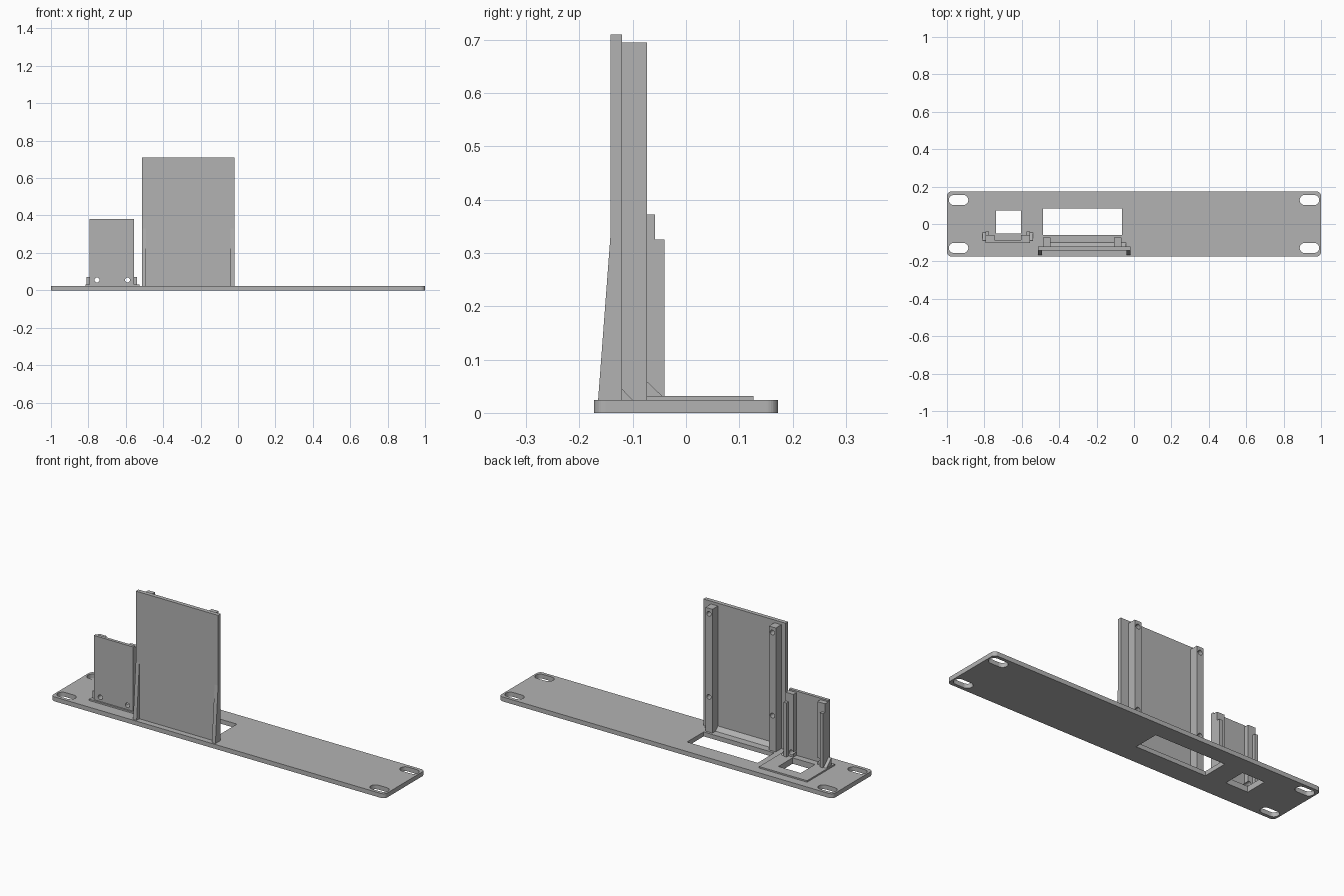
import bpy, bmesh, math
from mathutils import Matrix, Vector

if "Cube" in bpy.data.objects:
    bpy.data.objects.remove(bpy.data.objects["Cube"], do_unlink=True)

grey = bpy.data.materials.new("light grey")
grey.use_nodes = True
grey.diffuse_color = (0.45, 0.45, 0.45, 1)
grey.node_tree.nodes["Principled BSDF"].inputs["Base Color"].default_value = grey.diffuse_color


def prism(name, profile, depth):
    """Extrude a closed 3D profile along a depth vector."""
    bm = bmesh.new()
    face = bm.faces.new([bm.verts.new(p) for p in profile])
    ext = bmesh.ops.extrude_face_region(bm, geom=[face])
    moved = [g for g in ext["geom"] if isinstance(g, bmesh.types.BMVert)]
    bmesh.ops.translate(bm, verts=moved, vec=Vector(depth))
    bmesh.ops.recalc_face_normals(bm, faces=bm.faces)
    mesh = bpy.data.meshes.new(name)
    bm.to_mesh(mesh)
    bm.free()
    mesh.materials.append(grey)
    obj = bpy.data.objects.new(name, mesh)
    bpy.context.collection.objects.link(obj)
    return obj


def box(name, x0, x1, y0, y1, z0, z1):
    return prism(name, [(x0, y0, z0), (x1, y0, z0), (x1, y1, z0), (x0, y1, z0)], (0, 0, z1 - z0))


def side_prism(name, x0, x1, yz):
    return prism(name, [(x0, y, z) for y, z in yz], (x1 - x0, 0, 0))


def rounded(name, cx, cy, w, h, r, z0, z1, steps=8):
    """Rounded rectangle in plan; r = h / 2 makes a slot."""
    pts = []
    for q, (sx, sy) in enumerate([(1, 1), (-1, 1), (-1, -1), (1, -1)]):
        for i in range(steps + 1):
            a = math.radians(90) * (q + i / steps)
            pts.append((cx + sx * (w / 2 - r) + r * math.cos(a),
                        cy + sy * (h / 2 - r) + r * math.sin(a), z0))
    return prism(name, pts, (0, 0, z1 - z0))


def drill(x, z, y0, y1, r=0.013, n=20):
    ring = [(x + r * math.cos(math.tau * i / n), y0, z + r * math.sin(math.tau * i / n))
            for i in range(n)]
    return prism("drill", ring, (0, y1 - y0, 0))


def cut(obj, cutters):
    """Subtract each cutter, then remove it."""
    for c in cutters:
        c.hide_render = True
        mod = obj.modifiers.new("cut", "BOOLEAN")
        mod.operation, mod.solver, mod.object = "DIFFERENCE", "EXACT", c
        bpy.context.view_layer.objects.active = obj
        bpy.ops.object.modifier_apply(modifier=mod.name)
        bpy.data.objects.remove(c, do_unlink=True)


TOP = 0.024     # face plate thickness
RIM = 0.032     # top of the small raised frame

# Face plate with corner slots and two windows
plate = rounded("face_plate", 0, 0, 2, 0.346, 0.022, 0, TOP)
slots = [rounded("slot", sx * 0.938, sy * 0.128, 0.104, 0.054, 0.0265, -0.1, 0.1)
         for sx in (-1, 1) for sy in (-1, 1)]
cut(plate, slots + [box("window", -0.487, -0.064, -0.06, 0.082, -0.1, 0.1),
                    box("window", -0.738, -0.604, -0.05, 0.072, -0.1, 0.1)])

# Large upright panel
box("large_panel", -0.513, -0.02, -0.142, -0.12, TOP, 0.71)
side_prism("large_panel_fillet", -0.487, -0.043, [(-0.12, TOP), (-0.10, TOP), (-0.12, 0.045)])

# Tapered front ribs on both panel edges
for side, x0, x1 in (("right", -0.513, -0.492), ("left", -0.041, -0.02)):
    side_prism(side + "_front_rib", x0, x1, [(-0.142, TOP), (-0.165, TOP), (-0.142, 0.33)])

# Rear mounting posts with blind screw holes
for side, x0, x1 in (("right", -0.487, -0.446), ("left", -0.107, -0.066)):
    post = box(side + "_mounting_post", x0, x1, -0.12, -0.073, TOP, 0.695)
    cut(post, [drill((x0 + x1) / 2, z, -0.115, -0.05) for z in (0.215, 0.665)])

# Small raised frame around the small window
frame = box("small_frame", -0.815, -0.527, -0.11, 0.127, TOP, RIM)
cut(frame, [box("window", -0.738, -0.604, -0.05, 0.072, -0.1, 0.1)])

# Small upright panel with through holes
MID = -0.675
small = box("small_panel", MID - 0.118, MID + 0.118, -0.102, -0.085, RIM, 0.38)
cut(small, [drill(x, 0.055, -0.2, 0) for x in (-0.754, -0.591)])

# Rails, edge lips and outer gussets on both sides of the small panel
for side, s in (("right", -1), ("left", 1)):
    rail = box(side + "_small_rail", *sorted((MID + s * 0.072, MID + s * 0.118)),
               -0.085, -0.058, RIM, 0.372)
    cut(rail, [drill(-0.754 if s < 0 else -0.591, 0.055, -0.2, 0)])
    box(side + "_small_lip", *sorted((MID + s * 0.1, MID + s * 0.118)),
        -0.058, -0.04, RIM, 0.325)
    side_prism(side + "_small_gusset", *sorted((MID + s * 0.118, MID + s * 0.135)),
               [(-0.09, RIM), (-0.045, RIM), (-0.087, 0.072), (-0.09, 0.072)])
